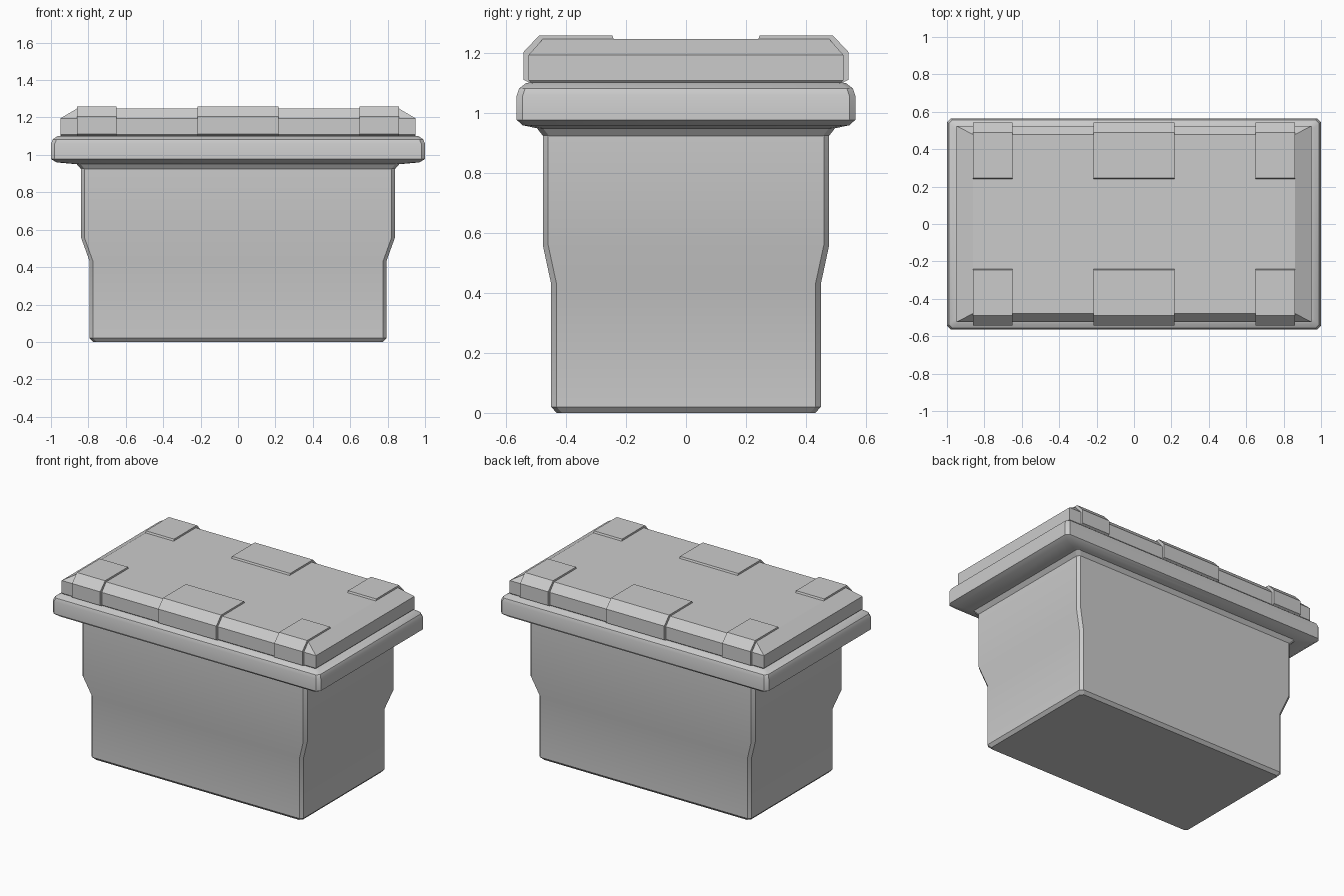
import bpy
import bmesh
import math

cube = bpy.data.objects.get("Cube")
if cube:
    bpy.data.objects.remove(cube, do_unlink=True)

grey = bpy.data.materials.new("plain grey")
grey.use_nodes = True
colour = (0.6, 0.6, 0.6, 1)
grey.diffuse_color = colour
grey.node_tree.nodes["Principled BSDF"].inputs["Base Color"].default_value = colour


def finish(name, bm):
    """Turn a bmesh into a named, shaded object."""
    bmesh.ops.recalc_face_normals(bm, faces=bm.faces)
    mesh = bpy.data.meshes.new(name)
    bm.to_mesh(mesh)
    bm.free()
    mesh.materials.append(grey)
    obj = bpy.data.objects.new(name, mesh)
    bpy.context.collection.objects.link(obj)
    bpy.ops.object.select_all(action="DESELECT")
    obj.select_set(True)
    bpy.context.view_layer.objects.active = obj
    bpy.ops.object.shade_smooth_by_angle(angle=math.radians(30))
    return obj


def outline(hx, hy, cut):
    """Rectangle, with its corners cut off when cut is above zero."""
    points = []
    for sx, sy in ((1, 1), (-1, 1), (-1, -1), (1, -1)):
        pair = [(sx * hx, sy * (hy - cut)), (sx * (hx - cut), sy * hy)]
        if sx * sy < 0:
            pair.reverse()
        points += pair if cut else pair[:1]
    return points


def loft(name, rings, cut):
    """Skin stacked rectangles given as (half width, half depth, height)."""
    bm = bmesh.new()
    loops = [[bm.verts.new((x, y, z)) for x, y in outline(hx, hy, cut)]
             for hx, hy, z in rings]
    for low, high in zip(loops, loops[1:]):
        for i in range(len(low)):
            j = (i + 1) % len(low)
            bm.faces.new((low[i], low[j], high[j], high[i]))
    bm.faces.new(loops[0][::-1])
    bm.faces.new(loops[-1])
    return finish(name, bm)


# Tapered container
loft("container_body", [
    (0.775, 0.432, 0), (0.793, 0.45, 0.02), (0.793, 0.45, 0.43),
    (0.84, 0.478, 0.56), (0.84, 0.478, 0.935)], 0.018)

# Overhanging rim with a flared neck below it
loft("rim", [
    (0.84, 0.478, 0.925), (0.862, 0.497, 0.95), (0.97, 0.545, 0.96),
    (1.0, 0.565, 0.978), (1.0, 0.565, 1.06), (0.99, 0.557, 1.083),
    (0.965, 0.535, 1.1), (0.94, 0.515, 1.104)], 0.02)

# Bevelled lid
loft("lid", [
    (0.935, 0.51, 1.095), (0.95, 0.525, 1.11),
    (0.95, 0.525, 1.195), (0.86, 0.478, 1.248)], 0)


# Raised pads folded over the long edges of the lid
def pad(name, left, right, side):
    profile = [(0.5, 1.09), (0.542, 1.112), (0.542, 1.205), (0.49, 1.26),
               (0.246, 1.26), (0.238, 1.24), (0.46, 1.24), (0.5, 1.19)]
    bm = bmesh.new()
    ends = [[bm.verts.new((x, side * y, z)) for y, z in profile]
            for x in (left, right)]
    count = len(profile)
    for i in range(count):
        j = (i + 1) % count
        bm.faces.new((ends[0][i], ends[0][j], ends[1][j], ends[1][i]))
    bm.faces.new(ends[0])
    bm.faces.new(ends[1][::-1])
    finish(name, bm)


for row, side in (("front", -1), ("back", 1)):
    for place, left, right in (("right", -0.86, -0.65),
                               ("middle", -0.217, 0.217),
                               ("left", 0.65, 0.86)):
        pad(f"{row}_{place}_pad", left, right, side)
